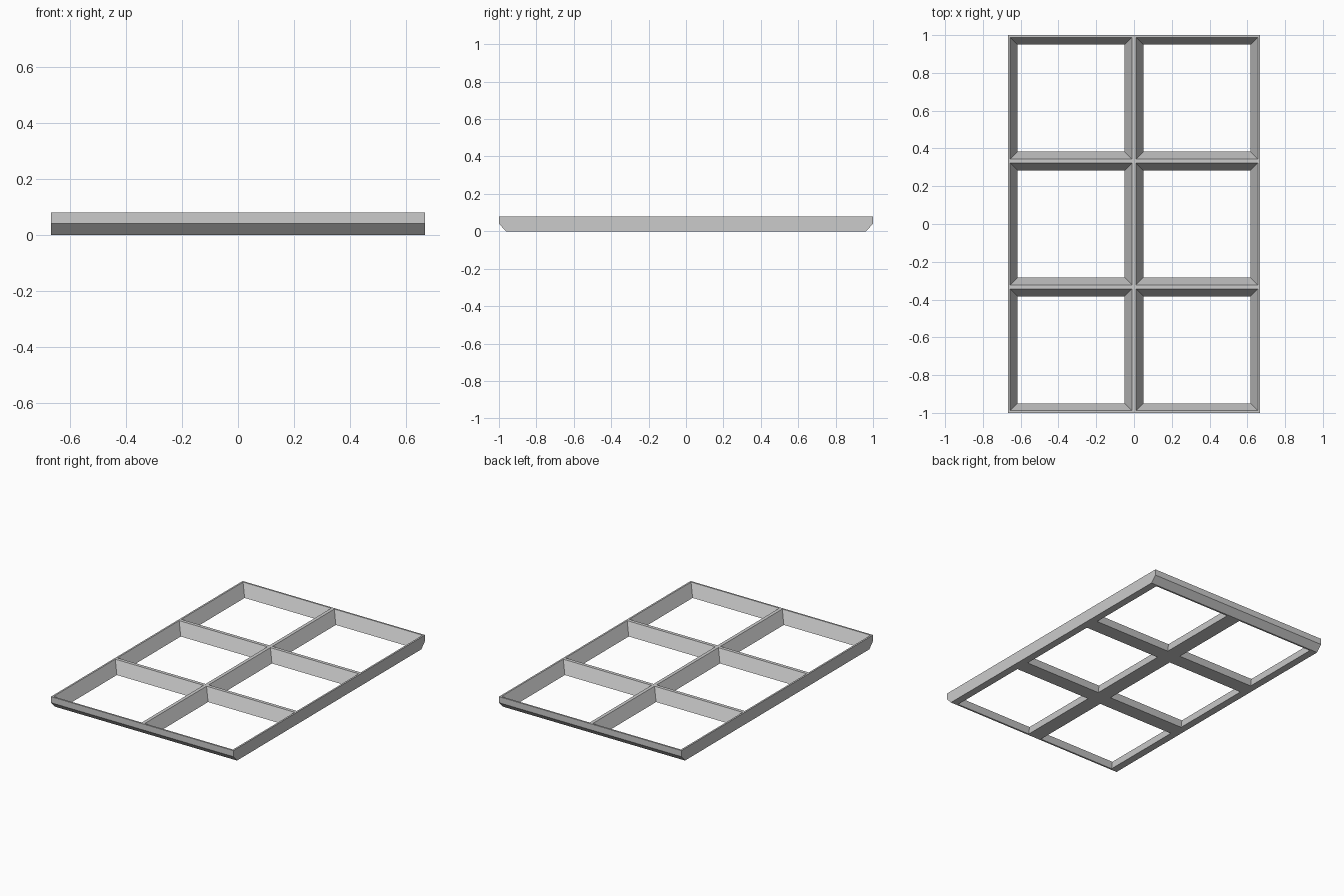
import bpy
import bmesh

cube = bpy.data.objects.get("Cube")
if cube:
    bpy.data.objects.remove(cube, do_unlink=True)

PITCH = 2 / 3
HALF_X, HALF_Y, HEIGHT = PITCH, 1.0, 0.08
TOP_HALF, BOTTOM_HALF = 0.322, 0.284   # half size of each tapered opening
CHAMFER_Y, CHAMFER_Z = 0.962, 0.04     # underside bevel on both ends


def lines(count, half, edge):
    """Grid lines across one axis: outer edges plus both sides of each opening."""
    centres = [(i - (count - 1) / 2) * PITCH for i in range(count)]
    return [-edge] + [c + s * half for c in centres for s in (-1, 1)] + [edge]


bm = bmesh.new()


def level(half, edge_y, z):
    return [[bm.verts.new((x, y, z)) for y in lines(3, half, edge_y)]
            for x in lines(2, half, HALF_X)]


top = level(TOP_HALF, HALF_Y, HEIGHT)
bottom = level(BOTTOM_HALF, CHAMFER_Y, 0)
cols, rows = len(top), len(top[0])

# Lattice bars above and below, sloping walls inside each opening
for i in range(cols - 1):
    for j in range(rows - 1):
        ring = [(i, j), (i + 1, j), (i + 1, j + 1), (i, j + 1)]
        if i % 2 and j % 2:
            for (a, b), (c, d) in zip(ring, ring[1:] + ring[:1]):
                bm.faces.new((top[a][b], top[c][d], bottom[c][d], bottom[a][b]))
        else:
            for grid in (top, bottom):
                bm.faces.new([grid[a][b] for a, b in ring])

# Outer ends: vertical band, then bevel
mid = {(i, j): bm.verts.new((top[i][j].co.x, top[i][j].co.y, CHAMFER_Z))
       for i in (0, cols - 1) for j in (0, rows - 1)}
for j in (0, rows - 1):
    ridge = [mid[cols - 1, j], mid[0, j]]
    for grid in (top, bottom):
        bm.faces.new([grid[i][j] for i in range(cols)] + ridge)

# Outer long sides
for i in (0, cols - 1):
    bm.faces.new(top[i] + [mid[i, rows - 1]] + bottom[i][::-1] + [mid[i, 0]])

bmesh.ops.recalc_face_normals(bm, faces=bm.faces)
mesh = bpy.data.meshes.new("lattice_frame")
bm.to_mesh(mesh)
bm.free()

grey = bpy.data.materials.new("light grey")
grey.use_nodes = True
colour = (0.6, 0.6, 0.6, 1)
grey.diffuse_color = colour
grey.node_tree.nodes["Principled BSDF"].inputs["Base Color"].default_value = colour
mesh.materials.append(grey)

frame = bpy.data.objects.new("lattice_frame", mesh)
bpy.context.collection.objects.link(frame)
